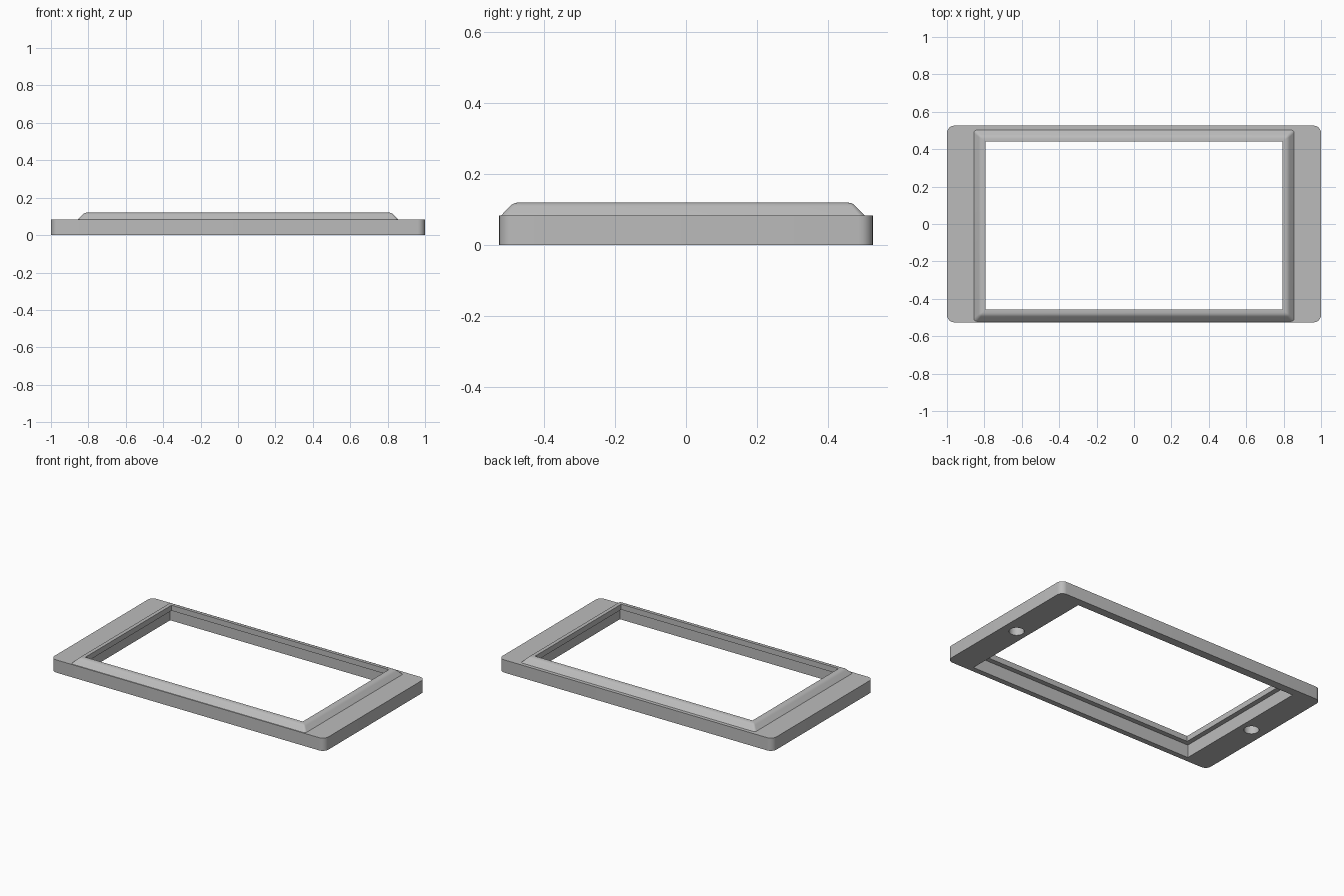
import bpy, bmesh, math
from mathutils import Vector

cube = bpy.data.objects.get("Cube")
if cube:
    bpy.data.objects.remove(cube, do_unlink=True)

grey = bpy.data.materials.new("light_grey")
grey.use_nodes = True
grey.diffuse_color = (0.5, 0.5, 0.5, 1)
grey.node_tree.nodes["Principled BSDF"].inputs["Base Color"].default_value = (0.5, 0.5, 0.5, 1)

BASE_Z, TOP_Z = 0.084, 0.12
RIM_Y = -0.009          # the rim sits slightly towards the front
CORNER_STEPS = 6


def ring(bm, hx, hy, z, cy=0.0, r=0.0):
    """Rounded rectangle of vertices; r = 0 gives square corners."""
    verts = []
    for i, (sx, sy) in enumerate([(1, 1), (-1, 1), (-1, -1), (1, -1)]):
        for k in range(CORNER_STEPS + 1):
            a = math.pi / 2 * (i + k / CORNER_STEPS)
            verts.append(bm.verts.new((sx * (hx - r) + r * math.cos(a),
                                       cy + sy * (hy - r) + r * math.sin(a), z)))
    return verts


def rim_ring(bm, inset, z, r=0.0):
    return ring(bm, 0.856 - inset, 0.511 - inset, z, RIM_Y, r)


# Frame: one closed loft around the opening
bm = bmesh.new()
rings = [
    ring(bm, 1, 0.526, 0, r=0.04),             # plate outline
    ring(bm, 1, 0.526, BASE_Z, r=0.04),
    rim_ring(bm, 0, BASE_Z, 0.015),            # sloped rim
    rim_ring(bm, 0.024, 0.109, 0.012),
    rim_ring(bm, 0.030, 0.1145, 0.010),
    rim_ring(bm, 0.037, 0.118, 0.007),
    rim_ring(bm, 0.046, TOP_Z, 0.003),
    rim_ring(bm, 0.062, TOP_Z),                # lip around the opening
    rim_ring(bm, 0.062, BASE_Z),
    rim_ring(bm, 0.030, BASE_Z),               # rebate below the lip
    rim_ring(bm, 0.030, 0),
]
for a, b in zip(rings, rings[1:] + rings[:1]):
    n = len(a)
    for i in range(n):
        j = (i + 1) % n
        bm.faces.new((a[i], a[j], b[j], b[i]))
bmesh.ops.remove_doubles(bm, verts=bm.verts, dist=0.0001)
bmesh.ops.recalc_face_normals(bm, faces=bm.faces)
mesh = bpy.data.meshes.new("screen_frame")
bm.to_mesh(mesh)
bm.free()
mesh.materials.append(grey)
frame = bpy.data.objects.new("screen_frame", mesh)
bpy.context.collection.objects.link(frame)

# Blind round holes in the underside
for side in (-1, 1):
    bpy.ops.mesh.primitive_cylinder_add(vertices=32, radius=0.045, depth=0.12,
                                        location=(side * 0.905, 0, 0))
    cutter = bpy.context.object
    cutter.name = "hole_cutter"
    cutter.hide_render = True
    cutter.data.materials.append(grey)
    cut = frame.modifiers.new("hole", "BOOLEAN")
    cut.operation, cut.solver, cut.object = "DIFFERENCE", "EXACT", cutter
    bpy.context.view_layer.objects.active = frame
    bpy.ops.object.modifier_apply(modifier=cut.name)
    bpy.data.objects.remove(cutter, do_unlink=True)

# Smooth shading with sharp edges kept
bpy.ops.object.select_all(action="DESELECT")
frame.select_set(True)
bpy.context.view_layer.objects.active = frame
bpy.ops.object.shade_smooth_by_angle(angle=math.radians(30))
